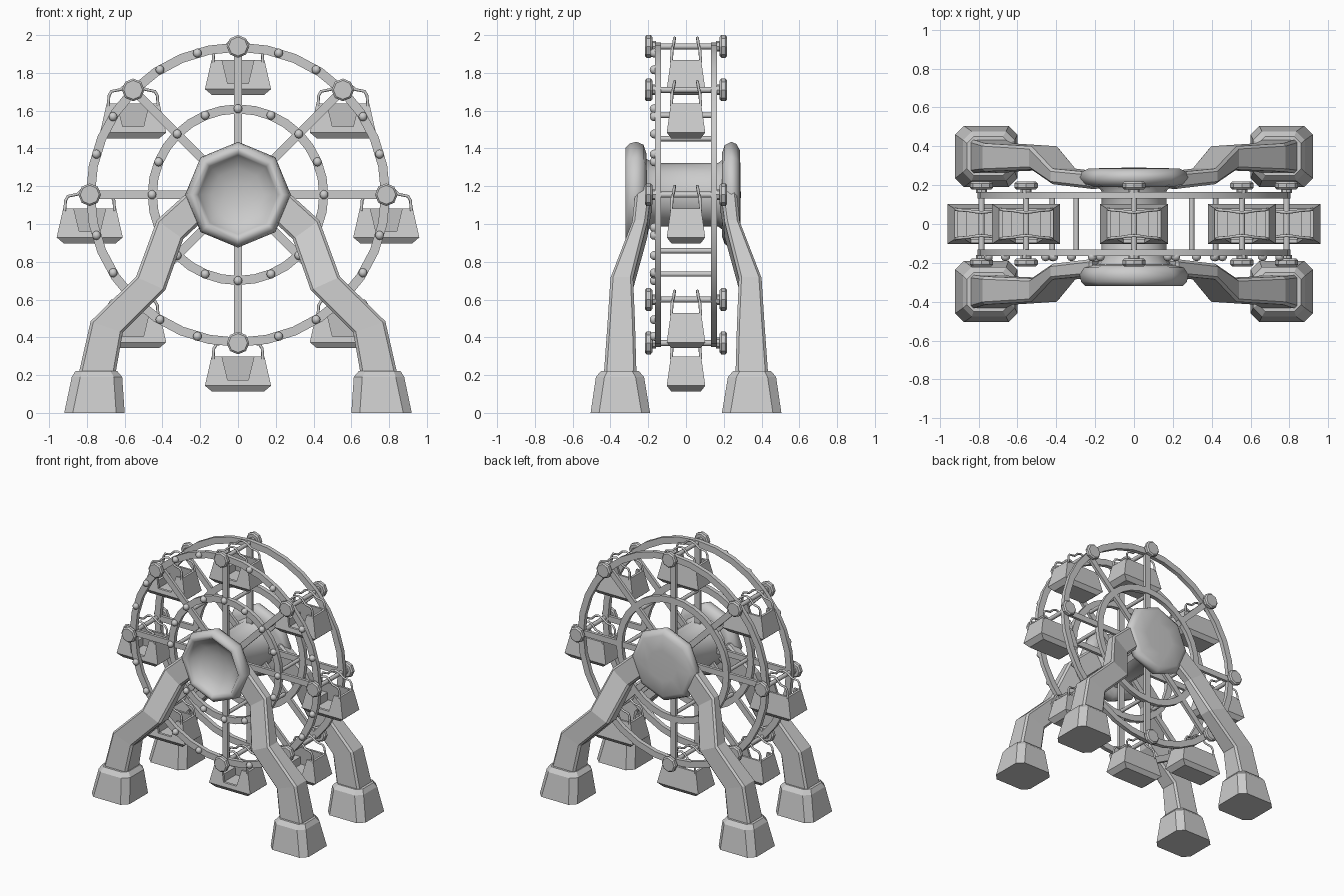
import bpy, bmesh, math
from mathutils import Vector, Matrix

if "Cube" in bpy.data.objects:
    bpy.data.objects.remove(bpy.data.objects["Cube"])

CZ, R = 1.155, 0.785          # wheel centre height, pivot radius
TAU = 2 * math.pi


def mesh_from(name, bm, smooth=None):
    bmesh.ops.remove_doubles(bm, verts=bm.verts, dist=1e-5)
    bmesh.ops.recalc_face_normals(bm, faces=bm.faces)
    me = bpy.data.meshes.new(name)
    bm.to_mesh(me)
    bm.free()
    if smooth:
        me.shade_smooth()
        me.set_sharp_from_angle(angle=math.radians(smooth))
    return me


def add(name, data, loc=(0, 0, 0), rot=0):
    ob = bpy.data.objects.new(name, data)
    ob.location = loc
    ob.rotation_euler = (0, rot, 0)
    bpy.context.collection.objects.link(ob)
    return ob


def loft(name, loops, smooth=None, cap=True, closed=False):
    """Bridge equal-length loops of points."""
    bm = bmesh.new()
    vs = [[bm.verts.new(p) for p in lp] for lp in loops]
    n = len(vs[0])
    pairs = list(zip(vs, vs[1:])) + ([(vs[-1], vs[0])] if closed else [])
    for a, b in pairs:
        for i in range(n):
            j = (i + 1) % n
            bm.faces.new((a[i], a[j], b[j], b[i]))
    if cap and not closed:
        bm.faces.new(vs[0])
        bm.faces.new(vs[-1])
    return mesh_from(name, bm, smooth)


def lathe(name, profile, n, smooth=None, closed=False):
    """Spin (radius, y) points round the y axis, first corner at the top."""
    loops = [[(r * math.sin(TAU * i / n), y, r * math.cos(TAU * i / n))
              for i in range(n)] for r, y in profile]
    return loft(name, loops, smooth, True, closed)


def box(name, x0, x1, y0, y1, z0, z1):
    rect = lambda z: [(x0, y0, z), (x1, y0, z), (x1, y1, z), (x0, y1, z)]
    return loft(name, [rect(z0), rect(z1)])


def polar(r, a, y=0):
    return (r * math.sin(a), y, CZ + r * math.cos(a))


# rings and spokes, front and back
for side, s in (("front", -1), ("back", 1)):
    for nm, r0, r1, n in (("outer_ring", .757, .805, 32), ("inner_ring", .43, .478, 32)):
        y0, y1 = s * .132, s * .164
        add(f"{side}_{nm}", lathe(nm, [(r0, y0), (r1, y0), (r1, y1), (r0, y1)], n, 30, True), (0, 0, CZ))
    spoke = box("spoke", -.022, .022, *sorted((s * .136, s * .158)), .1, .77)
    for k in range(8):
        add(f"{side}_spoke", spoke, (0, 0, CZ), k * TAU / 8)

# pivot rods with octagonal end caps, and inner cross bars
rod = lathe("pivot_rod", [(.016, -.19), (.016, .19)], 8, 50)
bar = lathe("cross_bar", [(.014, -.14), (.014, .14)], 8, 50)
cap = lathe("pivot_cap", [(.05, -.02), (.06, -.011), (.06, .011), (.05, .02)], 8)
collar = lathe("rod_collar", [(.028, -.012), (.028, .012)], 8)
for k in range(8):
    a = k * TAU / 8
    add("pivot_rod", rod, polar(R, a))
    add("cross_bar", bar, polar(.42, a))
    for s in (-1, 1):
        add("pivot_cap", cap, polar(R, a, s * .198))
        add("rod_collar", collar, polar(R, a, s * .172))

# light bulbs on the front rings
bm = bmesh.new()
bmesh.ops.create_uvsphere(bm, u_segments=10, v_segments=6, radius=.024)
bulb = mesh_from("bulb", bm, 60)
for q in range(4):
    for d in (16, 32, 58, 74):
        add("outer_bulb", bulb, polar(.78, q * TAU / 4 + math.radians(d), -.168))
for k in range(16):
    add("inner_bulb", bulb, polar(.455, k * TAU / 16, -.168))

# hubs and axle
add("front_hub", lathe("front_hub", [
    (0, -.205), (.22, -.21), (.265, -.225), (.28, -.262), (.272, -.297), (.25, -.32),
    (.225, -.318), (.21, -.298), (.19, -.275), (.14, -.245), (.07, -.228), (0, -.222)], 8, 80), (0, 0, CZ))
add("back_hub", lathe("back_hub", [
    (0, .19), (.22, .19), (.262, .205), (.28, .24), (.268, .268), (.235, .285), (.12, .289), (0, .29)],
    8, 80), (0, 0, CZ))
add("axle", lathe("axle", [(.19, -.21), (.168, -.17), (.168, .17), (.19, .2)], 16, 50), (0, 0, CZ))


# gondola tub: hollow, flared towards the base, with a doorway at the front
def rect(x, y, z):
    return [(-x, -y, z), (x, -y, z), (x, y, z), (-x, y, z)]


tub = add("gondola", loft("gondola", [
    rect(.138, .078, -.257), rect(.175, .102, -.226), rect(.14, .08, -.072),
    rect(.122, .064, -.072), rect(.15, .08, -.21)]))
cut = add("doorway_cutter", loft("doorway_cutter", [
    [(-.055, y, -.195), (.055, y, -.195), (.09, y, -.05), (-.09, y, -.05)] for y in (-.2, -.05)]))
cut.hide_render = True
mod = tub.modifiers.new("doorway", 'BOOLEAN')
mod.object, mod.solver = cut, 'EXACT'
bpy.context.view_layer.update()
tub_mesh = bpy.data.meshes.new_from_object(tub.evaluated_get(bpy.context.evaluated_depsgraph_get()))
bpy.data.objects.remove(tub)
bpy.data.objects.remove(cut)

# seats and wire hangers
seat_l = box("seat", -.145, -.075, -.072, .075, -.215, -.15)
seat_r = box("seat", .075, .145, -.072, .075, -.215, -.15)
wire = bpy.data.curves.new("hanger", 'CURVE')
wire.dimensions = '3D'
wire.bevel_depth, wire.bevel_resolution = .008, 1
wire.use_fill_caps = True
half = [(.132, .078, -.085), (.128, .074, -.03), (.115, .072, -.008), (.065, .068, .002), (.03, .062, .035)]
for s in (-1, 1):
    pts = [(-x, s * y, z) for x, y, z in half] + [(0, s * .06, .045)] + [(x, s * y, z) for x, y, z in half[::-1]]
    sp = wire.splines.new('POLY')
    sp.points.add(len(pts) - 1)
    for p, co in zip(sp.points, pts):
        p.co = (*co, 1)
for k in range(8):
    loc = polar(R, k * TAU / 8)
    for nm, data in (("gondola", tub_mesh), ("seat_left", seat_l), ("seat_right", seat_r), ("hanger", wire)):
        add(nm, data, loc)

# bent legs: (outer x, z), (inner x, z), outer y, inner y for each section
LEG = [((.845, .2), (.65, .2), .435, .262), ((.78, .485), (.61, .425), .415, .27),
       ((.54, .72), (.385, .65), .40, .28), ((.43, 1.02), (.29, .92), .285, .205),
       ((.22, 1.21), (.13, 1.07), .265, .18)]
# tapered feet: x0, x1, y0, y1, z, chamfer
FOOT = [(.60, .92, .19, .505, 0, .045), (.613, .88, .222, .477, .19, .045), (.64, .86, .25, .45, .222, .035)]


def chamfered(x0, x1, y0, y1, z, c):
    return [(x0 + c, y0, z), (x1 - c, y0, z), (x1, y0 + c, z), (x1, y1 - c, z),
            (x1 - c, y1, z), (x0 + c, y1, z), (x0, y1 - c, z), (x0, y0 + c, z)]


for sx, xn in ((-1, "left"), (1, "right")):
    for sy, yn in ((-1, "front"), (1, "back")):
        flip = lambda lp: [(sx * x, sy * y, z) for x, y, z in lp]
        leg = add(f"{yn}_{xn}_leg", loft("leg", [flip([
            (o[0], yo, o[1]), (i[0], yo, i[1]), (i[0], yi, i[1]), (o[0], yi, o[1])]) for o, i, yo, yi in LEG]))
        b = leg.modifiers.new("soft_edges", 'BEVEL')
        b.width, b.segments, b.limit_method, b.angle_limit = .014, 1, 'ANGLE', math.radians(50)
        add(f"{yn}_{xn}_foot", loft("foot", [flip(chamfered(*f)) for f in FOOT]))
